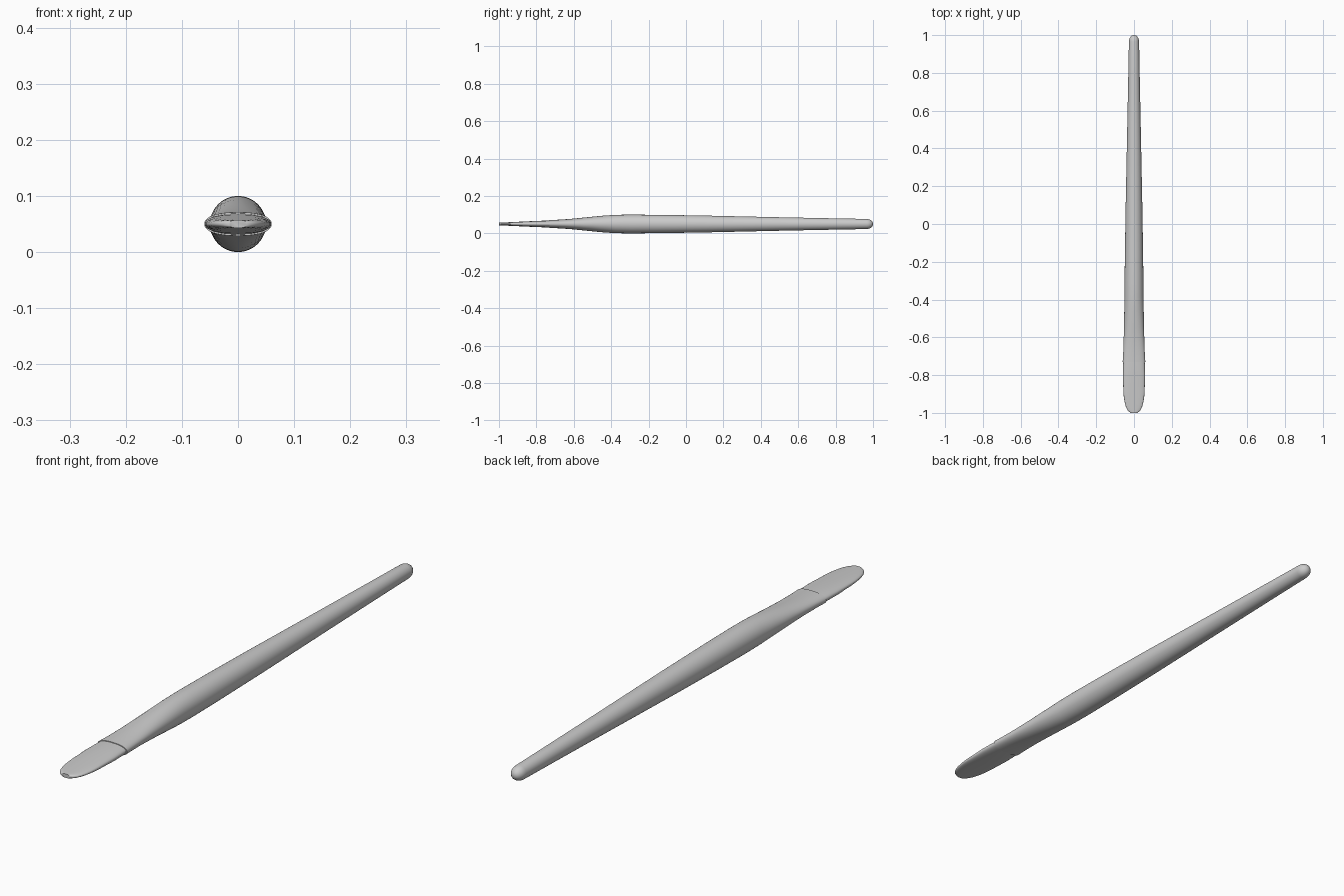
import bpy, bmesh, math

if "Cube" in bpy.data.objects:
    bpy.data.objects.remove(bpy.data.objects["Cube"])

CENTRE_Z = 0.05
SIDES = 40


def loft(name, stations):
    """Skin closed rounded sections: (y, half width, half height, squareness)."""
    bm = bmesh.new()
    rings = []
    for y, w, h, n in stations:
        ring = []
        for i in range(SIDES):
            a = 2 * math.pi * i / SIDES
            c, s = math.cos(a), math.sin(a)
            x = math.copysign(abs(c) ** (2 / n), c) * w
            z = math.copysign(abs(s) ** (2 / n), s) * h
            ring.append(bm.verts.new((x, y, CENTRE_Z + z)))
        rings.append(ring)
    for a, b in zip(rings, rings[1:]):
        for i in range(SIDES):
            j = (i + 1) % SIDES
            bm.faces.new((a[i], a[j], b[j], b[i]))
    bm.faces.new(rings[0])
    bm.faces.new(rings[-1])
    bmesh.ops.recalc_face_normals(bm, faces=bm.faces)
    mesh = bpy.data.meshes.new(name)
    bm.to_mesh(mesh)
    bm.free()
    obj = bpy.data.objects.new(name, mesh)
    bpy.context.collection.objects.link(obj)
    bpy.ops.object.select_all(action='DESELECT')
    obj.select_set(True)
    bpy.context.view_layer.objects.active = obj
    bpy.ops.object.shade_smooth_by_angle(angle=math.radians(40))
    return obj


# Handle: round at the back, flattening to a wide collar at the front
handle = [
    (-0.73, 0.060, 0.021, 2.3), (-0.68, 0.057, 0.023, 2.3),
    (-0.62, 0.055, 0.027, 2.2), (-0.55, 0.053, 0.034, 2.1),
    (-0.46, 0.0515, 0.043, 2), (-0.38, 0.050, 0.049, 2),
    (-0.30, 0.050, 0.050, 2), (-0.15, 0.048, 0.049, 2),
    (0.10, 0.044, 0.045, 2), (0.50, 0.036, 0.036, 2),
    (0.80, 0.030, 0.030, 2), (0.965, 0.027, 0.027, 2),
]
# Rounded butt end
for k in range(1, 6):
    t = k / 5 * math.radians(80)
    r = 0.027 * math.cos(t)
    handle.append((0.965 + 0.035 * math.sin(t) / math.sin(math.radians(80)), r, r, 2))
loft("handle", handle)

# Flat blade tip, seated just inside the collar
blade = [(-0.70, 0.054, 0.019, 2.3), (-0.735, 0.057, 0.0185, 2.3),
         (-0.80, 0.059, 0.0165, 2.4), (-0.86, 0.057, 0.0135, 2.5)]
for k in range(1, 9):
    t = k / 8 * math.radians(82)
    y = -0.86 - 0.14 * math.sin(t) / math.sin(math.radians(82))
    w = 0.057 * math.cos(t) ** 0.65
    h = 0.0135 - 0.0065 * (-0.86 - y) / 0.14
    blade.append((y, w, h, 2.6))
loft("blade_tip", blade)
